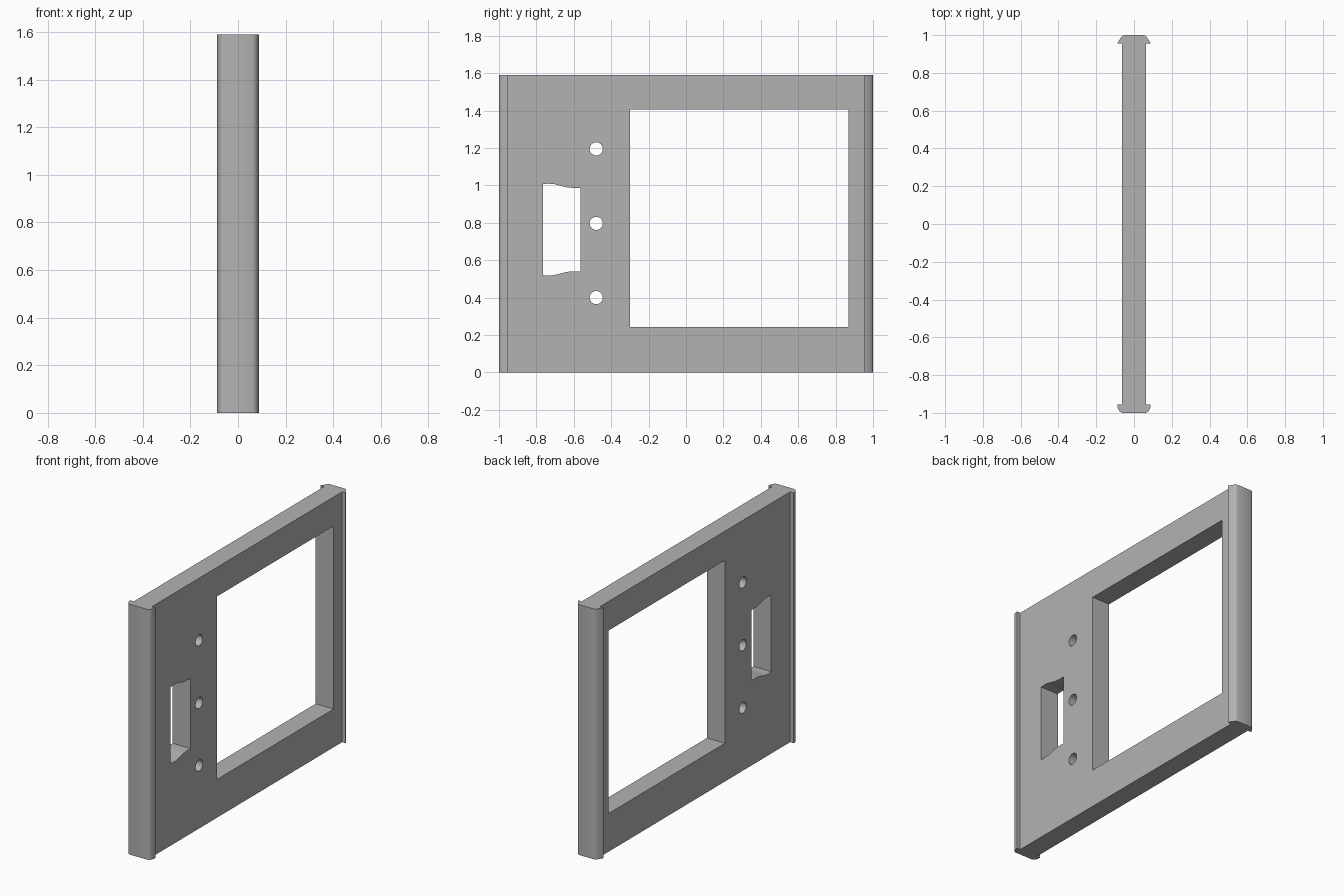
import bpy
from math import radians, sin, cos, pi

if "Cube" in bpy.data.objects:
    bpy.data.objects.remove(bpy.data.objects["Cube"])

HEIGHT = 1.59
EDGE = 0.955  # where the plate meets the edge strips

GREY = (0.45, 0.45, 0.45, 1)
grey = bpy.data.materials.new("plain grey")
grey.use_nodes = True
grey.diffuse_color = GREY
grey.node_tree.nodes["Principled BSDF"].inputs["Base Color"].default_value = GREY


def extrude_outlines(name, outlines, half_depth, location, rotation=(0, 0, 0)):
    """Fill closed outlines (inner ones become holes) and give them depth."""
    curve = bpy.data.curves.new(name, "CURVE")
    curve.dimensions = "2D"
    curve.fill_mode = "BOTH"
    curve.extrude = half_depth
    for outline in outlines:
        spline = curve.splines.new("POLY")
        spline.points.add(len(outline) - 1)
        for point, (u, v) in zip(spline.points, outline):
            point.co = (u, v, 0, 1)
        spline.use_cyclic_u = True
    obj = bpy.data.objects.new(name, curve)
    bpy.context.collection.objects.link(obj)
    obj.location, obj.rotation_euler = location, rotation
    bpy.ops.object.select_all(action="DESELECT")
    obj.select_set(True)
    bpy.context.view_layer.objects.active = obj
    bpy.ops.object.convert(target="MESH")
    obj = bpy.context.object
    obj.data.materials.clear()
    obj.data.materials.append(grey)
    bpy.ops.object.shade_smooth_by_angle(angle=radians(35))
    return obj


def rectangle(u0, u1, v0, v1):
    return [(u0, v0), (u1, v0), (u1, v1), (u0, v1)]


def circle(u, v, radius, sides=32):
    return [(u + radius * cos(2 * pi * i / sides), v + radius * sin(2 * pi * i / sides))
            for i in range(sides)]


# Plate with a large window, a latch slot with wavy ends and three round holes
wave = [(-0.765, 0.52), (-0.735, 0.518), (-0.705, 0.52), (-0.64, 0.537), (-0.61, 0.54), (-0.565, 0.54)]
slot = wave + [(y, 1.527 - z) for y, z in reversed(wave)]
outlines = [rectangle(-EDGE, EDGE, 0, HEIGHT), rectangle(-0.30, 0.87, 0.243, 1.405), slot]
outlines += [circle(-0.48, z, 0.035) for z in (0.4, 0.797, 1.195)]
extrude_outlines("plate", outlines, 0.063, (0, 0, 0), (pi / 2, 0, pi / 2))


# Overhanging edge strips: half profile as (x, y), mirrored across x
def edge_strip(name, half):
    profile = half + [(-x, y) for x, y in reversed(half)]
    extrude_outlines(name, [profile], HEIGHT / 2, (0, 0, HEIGHT / 2))


edge_strip("front_edge_strip", [(0.088, -EDGE), (0.087, -0.968), (0.082, -0.983),
                                (0.075, -0.994), (0.062, -1)])
edge_strip("back_edge_strip", [(0.088, EDGE), (0.086, 0.962), (0.068, 0.989),
                               (0.062, 0.996), (0.05, 1)])
